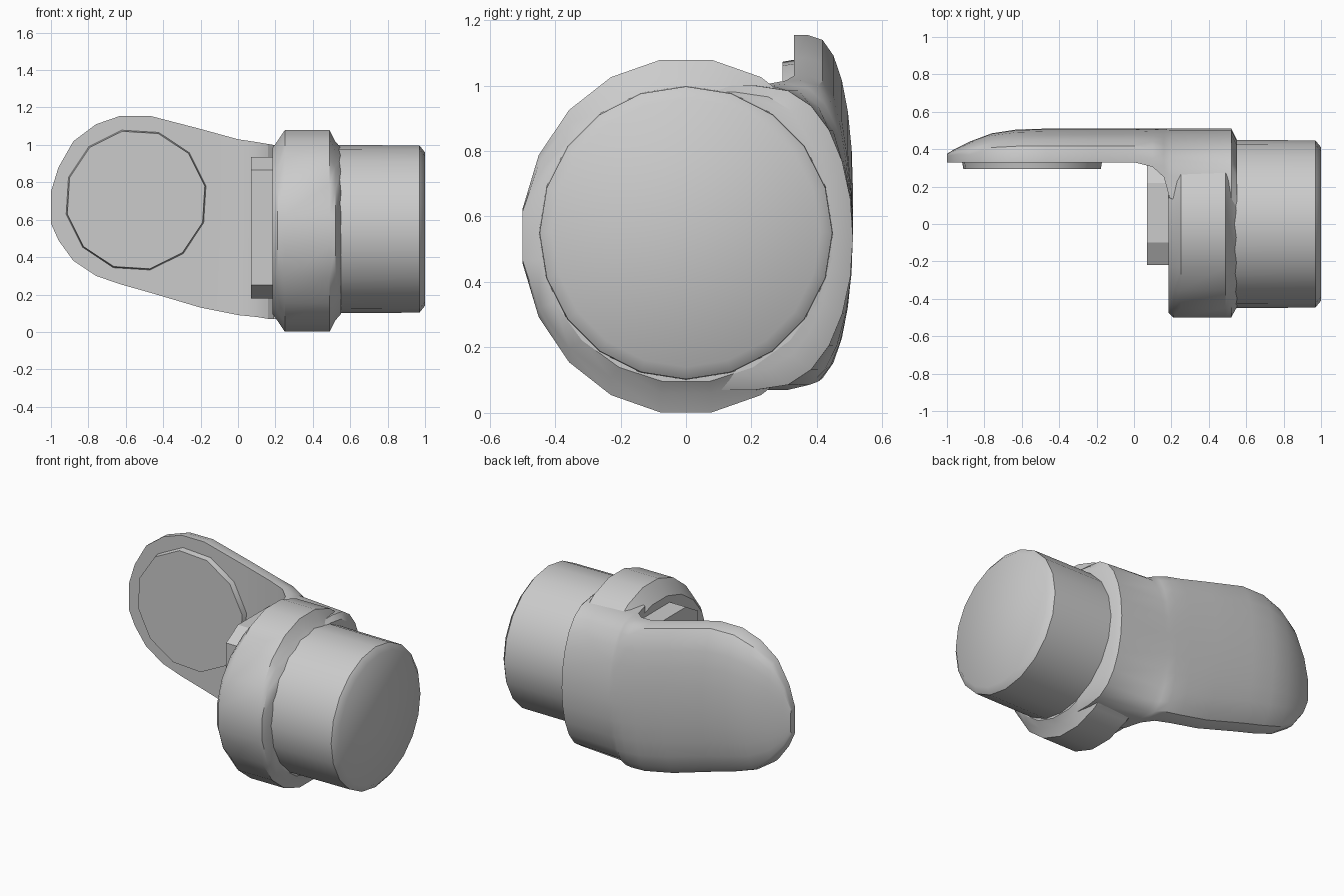
import bpy, bmesh, math

cube = bpy.data.objects.get("Cube")
if cube:
    bpy.data.objects.remove(cube, do_unlink=True)

grey = bpy.data.materials.new("plain grey")
grey.use_nodes = True
grey.diffuse_color = (0.6, 0.6, 0.6, 1)
grey.node_tree.nodes["Principled BSDF"].inputs["Base Color"].default_value = (0.6, 0.6, 0.6, 1)


def loft(name, rings, angle=30):
    """Skin a list of equal-length point rings and cap both ends."""
    bm = bmesh.new()
    loops = [[bm.verts.new(p) for p in ring] for ring in rings]
    for a, b in zip(loops, loops[1:]):
        for i in range(len(a)):
            j = (i + 1) % len(a)
            bm.faces.new((a[i], a[j], b[j], b[i]))
    bm.faces.new(loops[0])
    bm.faces.new(loops[-1])
    bmesh.ops.recalc_face_normals(bm, faces=bm.faces)
    mesh = bpy.data.meshes.new(name)
    bm.to_mesh(mesh)
    bm.free()
    mesh.materials.append(grey)
    obj = bpy.data.objects.new(name, mesh)
    bpy.context.collection.objects.link(obj)
    bpy.ops.object.select_all(action="DESELECT")
    obj.select_set(True)
    bpy.context.view_layer.objects.active = obj
    bpy.ops.object.shade_smooth_by_angle(angle=math.radians(angle))
    return obj


def ellipse_x(x, ry, rz, z, sides, turn=0.0):
    """Ring of points around the x axis."""
    steps = [2 * math.pi * (i + turn) / sides for i in range(sides)]
    return [(x, ry * math.sin(a), z + rz * math.cos(a)) for a in steps]


# Shaft with a slightly domed bevel at its end
loft("shaft", [ellipse_x(x, r, r, 0.55, 20)
               for x, r in ((0.4, 0.45), (0.97, 0.447), (1.0, 0.41))], 50)

# Collar: chamfers are deeper at the top and bottom than at the sides
collar = ((0.185, 0.48, 0.45), (0.21, 0.505, 0.485), (0.25, 0.505, 0.545),
          (0.49, 0.505, 0.545), (0.52, 0.505, 0.485), (0.55, 0.45, 0.45))
loft("collar", [ellipse_x(x, ry, rz, 0.54, 20, 0.5) for x, ry, rz in collar])

# Side arm: x, bottom, top, inner face y, rim y, outer y
stations = ((-1.0, 0.58, 0.75, 0.33, 0.365, 0.375),
            (-0.96, 0.49, 0.88, 0.33, 0.37, 0.40),
            (-0.88, 0.38, 1.02, 0.33, 0.37, 0.44),
            (-0.76, 0.30, 1.11, 0.33, 0.37, 0.485),
            (-0.63, 0.255, 1.155, 0.33, 0.37, 0.505),
            (-0.47, 0.21, 1.155, 0.33, 0.37, 0.51),
            (-0.2, 0.13, 1.085, 0.33, 0.37, 0.51),
            (0.0, 0.09, 1.03, 0.33, 0.37, 0.51),
            (0.1, 0.08, 1.015, 0.305, 0.35, 0.51),
            (0.16, 0.07, 1.005, 0.25, 0.31, 0.51),
            (0.19, 0.07, 1.0, 0.14, 0.26, 0.51),
            (0.52, 0.07, 1.0, 0.0, 0.21, 0.51),
            (0.55, 0.12, 0.98, 0.0, 0.15, 0.45))


def arm_section(x, low, high, inner, rim, outer):
    points = [(x, inner, low), (x, inner, high)]
    for i in range(13):
        a = math.pi * i / 12
        bulge = math.sin(a) ** 0.8 if 0 < i < 12 else 0
        z = (low + high) / 2 + (high - low) / 2 * math.cos(a)
        points.append((x, rim + (outer - rim) * bulge, z))
    return points


loft("side_arm", [arm_section(*s) for s in stations], 32)

# Round pad on the inner face of the arm
loft("arm_pad", [[(-0.545 + r * math.cos(math.pi * i / 6 + 0.2), y,
                   0.705 + r * math.sin(math.pi * i / 6 + 0.2)) for i in range(12)]
                 for y, r in ((0.35, 0.385), (0.295, 0.375))])

# Chamfered boss on the inner face of the collar
boss = [(-0.22, 0.25), (-0.22, 0.865), (-0.1, 0.935), (0.22, 0.935),
        (0.34, 0.865), (0.34, 0.25), (0.22, 0.18), (-0.1, 0.18)]
loft("collar_boss", [[(x, y, z) for y, z in boss] for x in (0.07, 0.22)])
